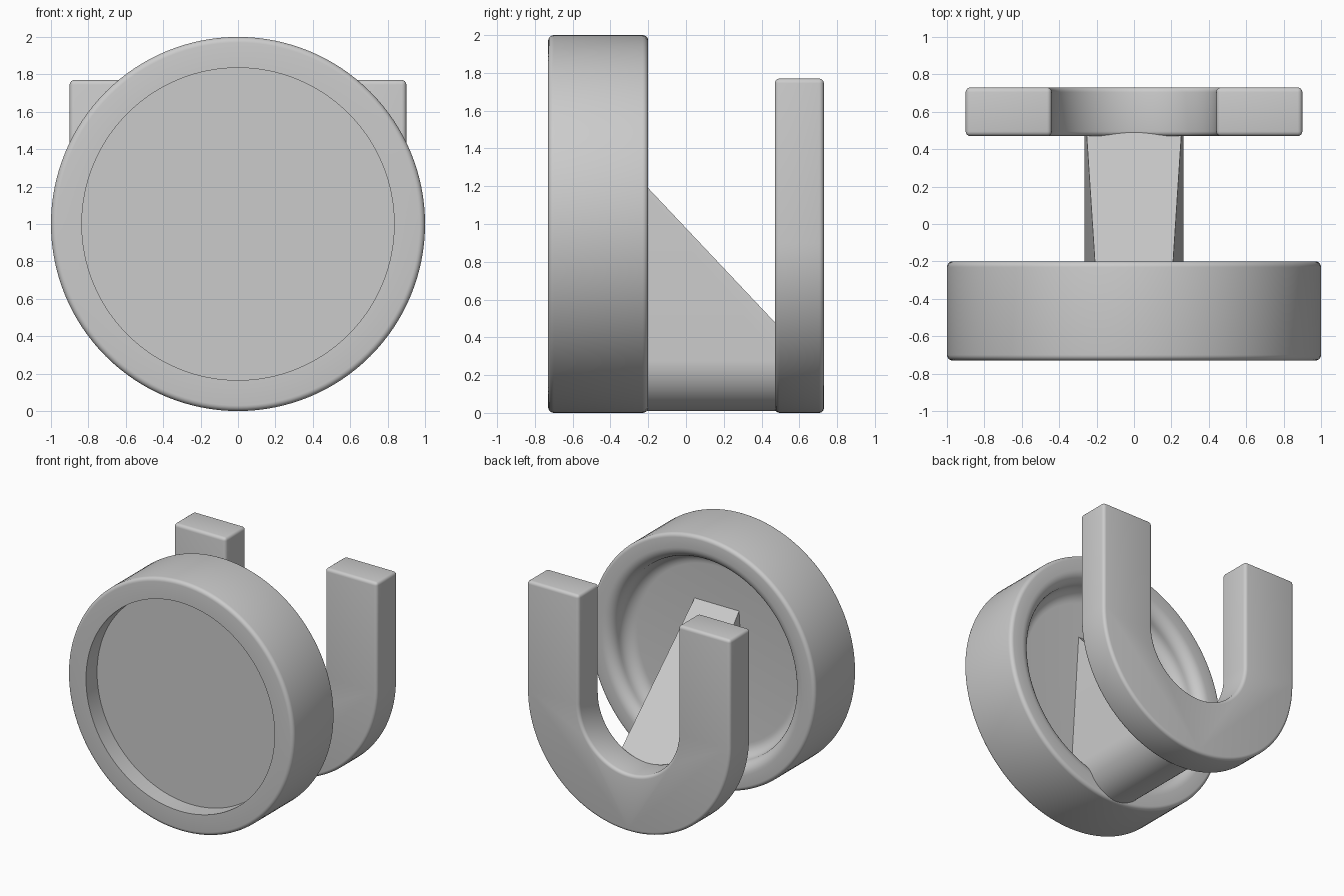
import bpy, bmesh
from math import sin, cos, pi, radians
from mathutils import Vector

cube = bpy.data.objects.get("Cube")
if cube:
    bpy.data.objects.remove(cube, do_unlink=True)

GREY = bpy.data.materials.new("plain_grey")
GREY.use_nodes = True
colour = (0.6, 0.6, 0.6, 1)
GREY.diffuse_color = colour
GREY.node_tree.nodes["Principled BSDF"].inputs["Base Color"].default_value = colour


def arc(cx, cz, r, start, end, steps):
    """Points of an arc, angles in degrees."""
    angles = [radians(start + (end - start) * i / steps) for i in range(steps + 1)]
    return [(cx + r * cos(a), cz + r * sin(a)) for a in angles]


def finish(bm, name):
    """Smooth shading with sharp edges kept, then make the object."""
    bmesh.ops.recalc_face_normals(bm, faces=bm.faces)
    for f in bm.faces:
        f.smooth = True
    for e in bm.edges:
        e.smooth = e.calc_face_angle(0) < radians(32)
    mesh = bpy.data.meshes.new(name)
    bm.to_mesh(mesh)
    bm.free()
    mesh.materials.append(GREY)
    obj = bpy.data.objects.new(name, mesh)
    bpy.context.collection.objects.link(obj)
    return obj


def extrude_outline(points, y0, y1):
    """Prism with an outline in x and z, running from y0 to y1."""
    bm = bmesh.new()
    face = bm.faces.new([bm.verts.new((x, y0, z)) for x, z in points])
    new = bmesh.ops.extrude_face_region(bm, geom=[face])["geom"]
    verts = [v for v in new if isinstance(v, bmesh.types.BMVert)]
    bmesh.ops.translate(bm, verts=verts, vec=(0, y1 - y0, 0))
    bmesh.ops.recalc_face_normals(bm, faces=bm.faces)
    return bm


# Round dish: recessed front, rounded rim, hollow back with a soft lip
FRONT, BACK, ROUND = -0.73, -0.20, 0.03
profile = [(0, -0.59), (0.835, -0.59), (0.835, FRONT)]
profile += arc(1 - ROUND, FRONT + ROUND, ROUND, -90, 0, 5)
profile += arc(1 - ROUND, BACK - ROUND, ROUND, 0, 90, 5)
profile += arc(0.89, BACK - 0.09, 0.09, 90, 180, 8)
profile += arc(0.70, -0.29, 0.10, 0, -90, 8)
profile += [(0, -0.39)]
bm = bmesh.new()
verts = [bm.verts.new((r, y, 1)) for r, y in profile]
edges = [bm.edges.new(pair) for pair in zip(verts, verts[1:])]
bmesh.ops.spin(bm, geom=verts + edges, cent=(0, 0, 1), axis=(0, 1, 0),
               angle=2 * pi, steps=128)
bmesh.ops.remove_doubles(bm, verts=bm.verts, dist=0.0005)
finish(bm, "round_dish")

# U-shaped bracket with softened edges
outline = [(0.9, 1.77)] + arc(0, 0.9, 0.9, 0, -180, 64) + [(-0.9, 1.77)]
outline += [(-0.44, 1.77)] + arc(0, 0.9, 0.44, 180, 360, 64) + [(0.44, 1.77)]
bm = extrude_outline(outline, 0.47, 0.73)
hard = [e for e in bm.edges if e.calc_face_angle(0) > radians(40)]
bmesh.ops.bevel(bm, geom=hard, offset=0.025, segments=4, profile=0.5,
                affect='EDGES', clamp_overlap=True)
finish(bm, "u_bracket")

# Tapered strut with a round underside and a sloping top
outline = [(0.19, 1.5)] + arc(0, 0.275, 0.265, 0, -180, 32) + [(-0.19, 1.5)]
bm = extrude_outline(outline, -0.42, 0.50)
cut = bmesh.ops.bisect_plane(bm, geom=bm.verts[:] + bm.edges[:] + bm.faces[:],
                             plane_co=(0, -0.2, 1.19),
                             plane_no=Vector((0, 0.71, 0.67)).normalized(),
                             clear_outer=True)["geom_cut"]
rim = [g for g in cut if isinstance(g, bmesh.types.BMEdge)]
bmesh.ops.holes_fill(bm, edges=rim, sides=0)
finish(bm, "sloping_strut")
